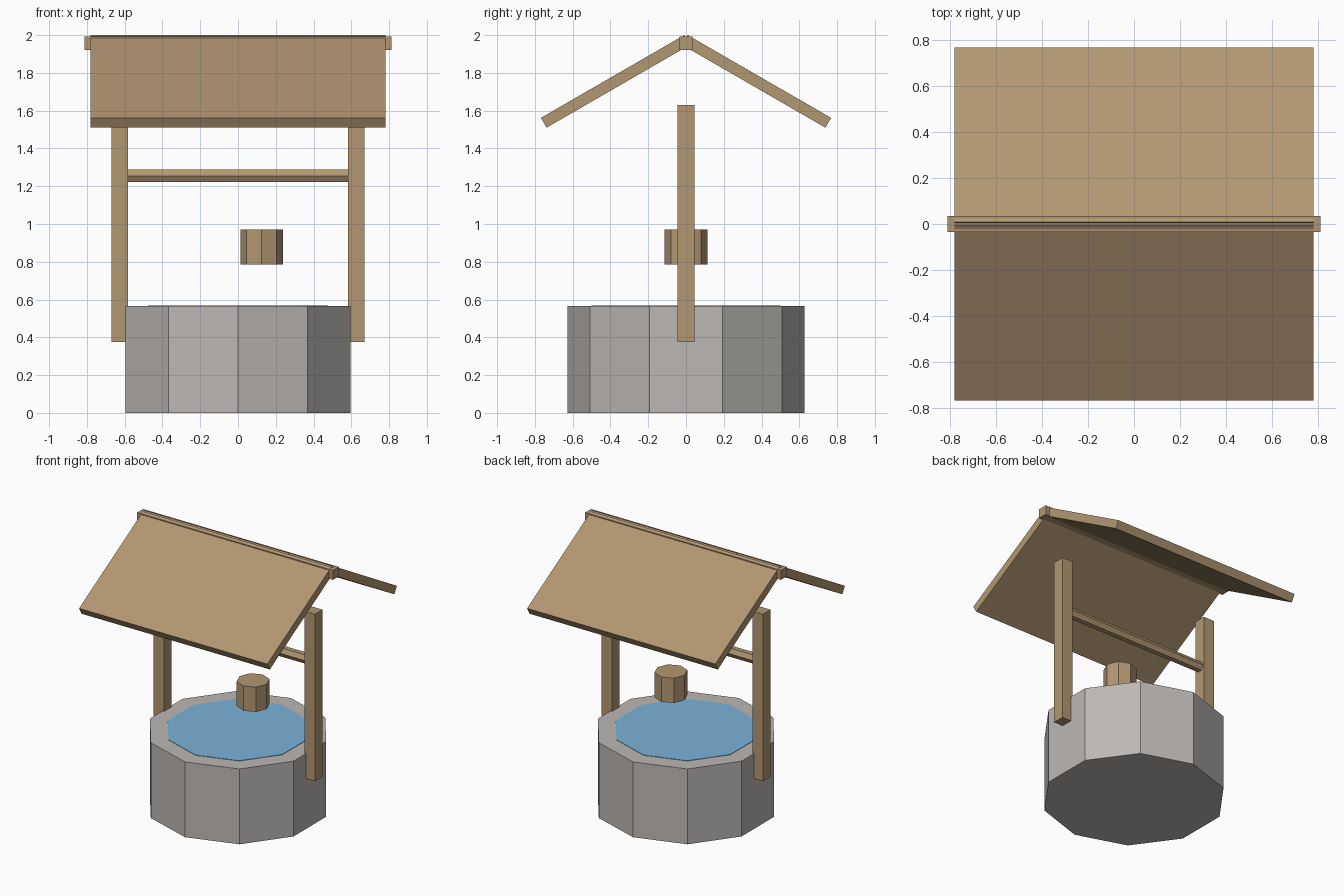
import bpy
import math

if "Cube" in bpy.data.objects:
    bpy.data.objects.remove(bpy.data.objects["Cube"])


def material(name, rgb):
    m = bpy.data.materials.new(name)
    m.diffuse_color = (*rgb, 1)
    m.use_nodes = True
    m.node_tree.nodes["Principled BSDF"].inputs["Base Color"].default_value = m.diffuse_color
    return m


wood = material("wood", (0.45, 0.31, 0.17))
stone = material("stone", (0.50, 0.475, 0.455))
water = material("water", (0.20, 0.45, 0.69))


def finish(name, mat):
    ob = bpy.context.object
    ob.name = name
    ob.data.materials.append(mat)
    return ob


def box(name, size, loc, mat, rot=(0, 0, 0)):
    bpy.ops.mesh.primitive_cube_add(size=1, location=loc, rotation=rot)
    bpy.context.object.scale = size
    return finish(name, mat)


def prism(name, sides, radius, depth, loc, mat, rot=(0, 0, 0)):
    bpy.ops.mesh.primitive_cylinder_add(vertices=sides, radius=radius, depth=depth,
                                        location=loc, rotation=rot)
    return finish(name, mat)


# Ten-sided stone base with the water surface lying on its top
WELL_H = 0.565
prism("well_base", 10, 0.627, WELL_H, (0, 0, WELL_H / 2), stone)
prism("water_surface", 10, 0.50, 0.006, (0, 0, WELL_H), water)

# Two posts
for side, sx in (("left", -1), ("right", 1)):
    box(side + "_post", (0.088, 0.088, 1.254), (sx * 0.627, 0, 1.003), wood)

# Six-sided crossbar between the posts
prism("crossbar", 6, 0.0376, 1.2, (0, 0, 1.255), wood, (0, math.pi / 2, 0))

# Bucket
prism("bucket", 8, 0.113, 0.186, (0.125, 0, 0.879), wood)

# Two roof panels, placed from their outer lower edge
SLOPE = math.radians(30)
LENGTH, THICK = 0.876, 0.06
c, s = math.cos(SLOPE), math.sin(SLOPE)
for side, sy in (("front", -1), ("back", 1)):
    y = 0.768 - c * LENGTH / 2 - s * THICK / 2
    z = 1.562 + s * LENGTH / 2 - c * THICK / 2
    box(side + "_roof_panel", (1.562, LENGTH, THICK), (0, sy * y, z), wood,
        (-sy * SLOPE, 0, 0))

# Ridge beam
box("ridge_beam", (1.624, 0.07, 0.07), (0, 0, 1.957), wood)
